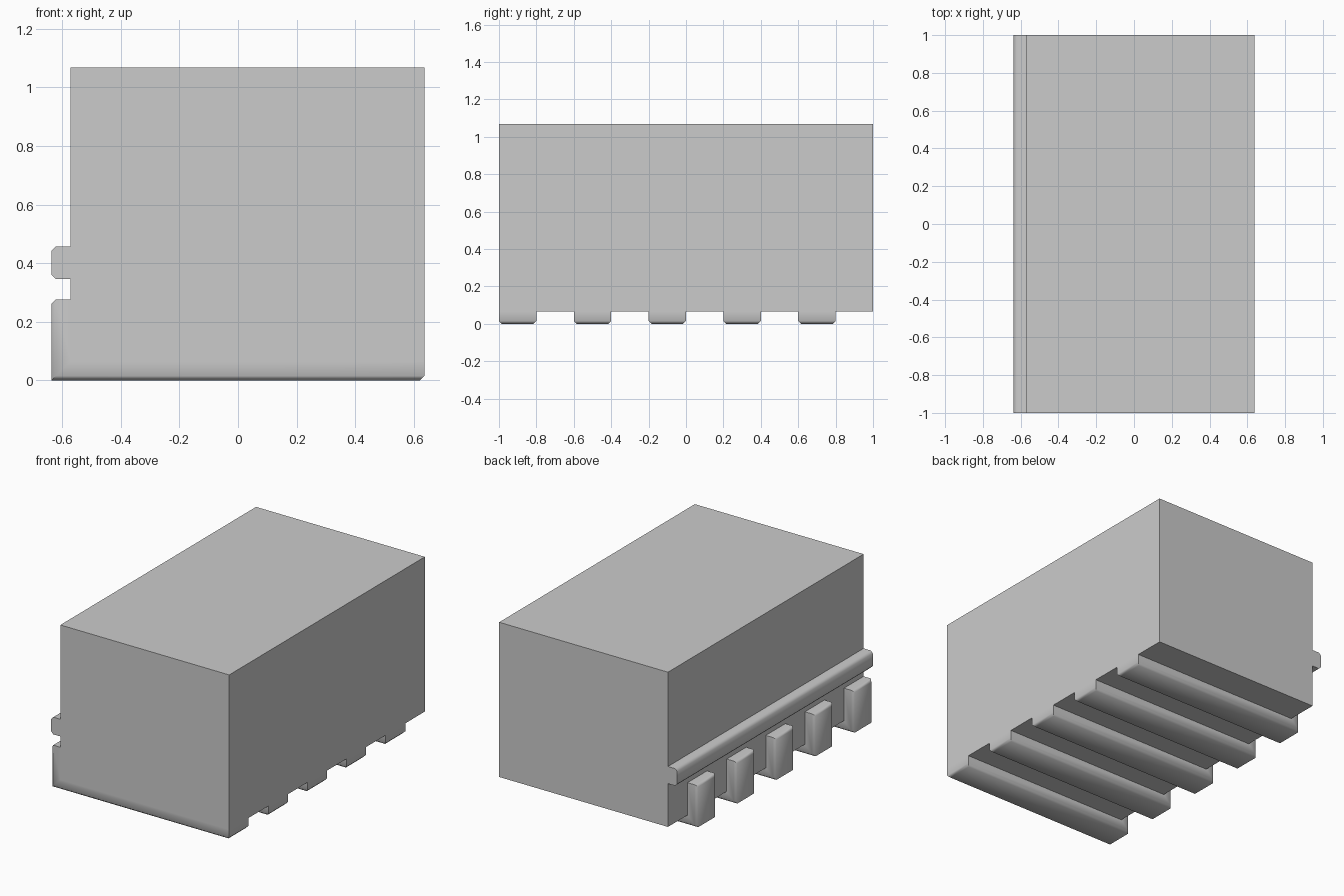
import bpy, bmesh

if "Cube" in bpy.data.objects:
    bpy.data.objects.remove(bpy.data.objects["Cube"])

X = 0.637        # half width overall
T = 0.066        # thickness of slats and rail
TOP = 1.067
CH = 0.015       # chamfer size
EPS = 1e-5


def prism(name, profile, y0, y1, chamfer=None):
    """Extrude an (x, z) profile along y, then chamfer the edges picked by a test."""
    bm = bmesh.new()
    face = bm.faces.new([bm.verts.new((x, y0, z)) for x, z in profile])
    ext = bmesh.ops.extrude_face_region(bm, geom=[face])
    for v in ext["geom"]:
        if isinstance(v, bmesh.types.BMVert):
            v.co.y = y1
    bmesh.ops.recalc_face_normals(bm, faces=bm.faces)
    if chamfer:
        edges = [e for e in bm.edges if chamfer(*[v.co for v in e.verts])]
        bmesh.ops.bevel(bm, geom=edges, offset=CH, segments=1,
                        affect='EDGES', profile=0.5)
    for f in bm.faces:
        f.smooth = True
    me = bpy.data.meshes.new(name)
    bm.to_mesh(me)
    bm.free()
    ob = bpy.data.objects.new(name, me)
    bpy.context.collection.objects.link(ob)
    bpy.context.view_layer.objects.active = ob
    bpy.ops.object.select_all(action='DESELECT')
    ob.select_set(True)
    bpy.ops.object.shade_smooth_by_angle(angle=0.9)
    return ob


def on_left(a, b):
    return abs(a.x + X) < EPS and abs(b.x + X) < EPS


def on_bottom(a, b):
    return abs(a.z) < EPS and abs(b.z) < EPS


# main block
L = -X + T
prism("main_block", [(L, T), (X, T), (X, TOP), (L, TOP)], -1, 1)

# side rail, long outer edges chamfered
prism("side_rail", [(-X, 0.346), (L, 0.346), (L, 0.457), (-X, 0.457)], -1, 1,
      lambda a, b: on_left(a, b) and abs(a.y - b.y) > 0.5)

# five L-shaped slats: under the block and up its left side
slat = [(-X, 0), (X, 0), (X, T), (L, T), (L, 0.276), (-X, 0.276)]
for i in range(5):
    y = -1 + 0.4 * i
    prism(f"slat_{i + 1}", slat, y, y + 0.2,
          lambda a, b: on_left(a, b) != on_bottom(a, b))
